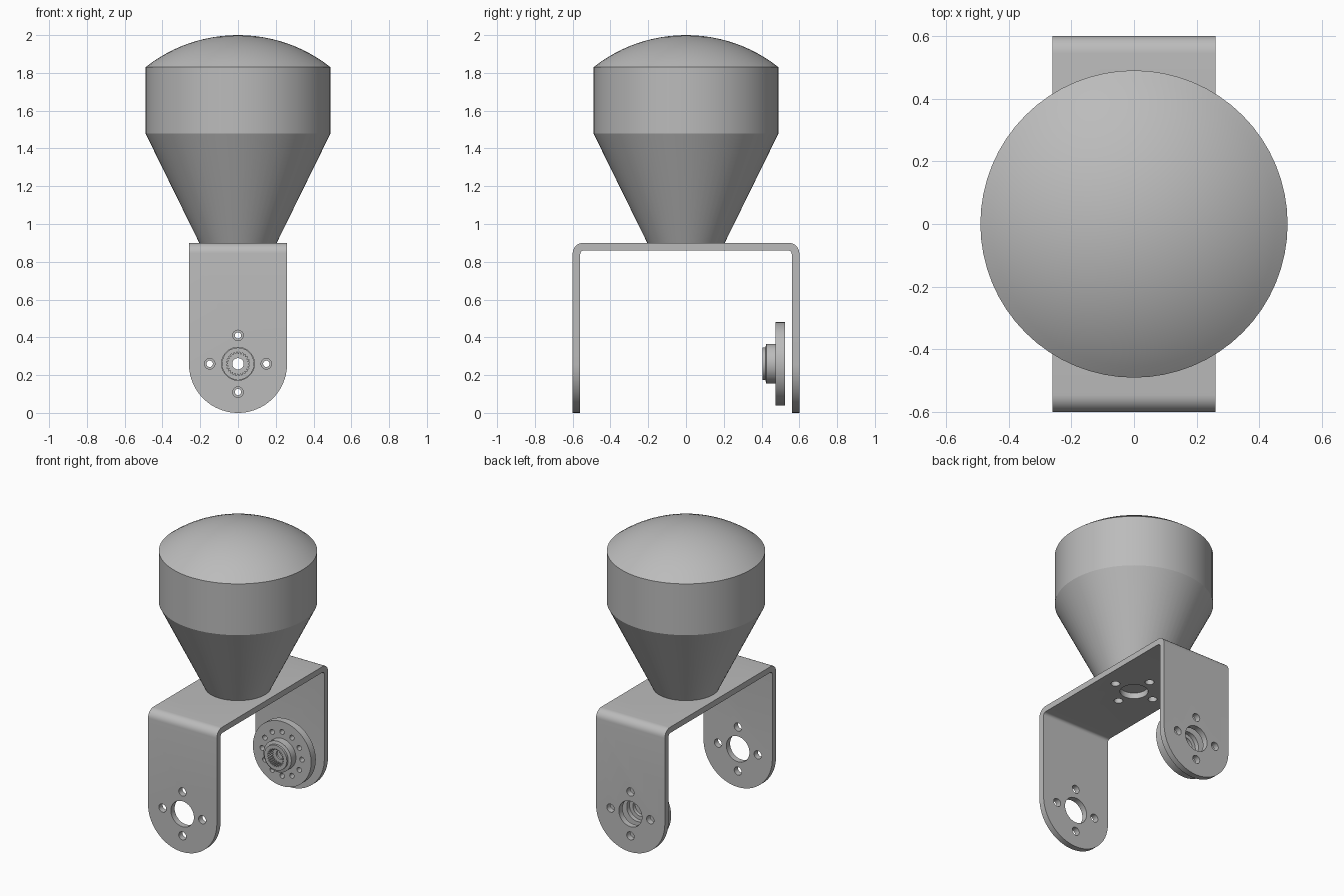
import bpy, bmesh, math
from mathutils import Matrix, Vector

old = bpy.data.objects.get("Cube")
if old:
    bpy.data.objects.remove(old, do_unlink=True)

# Single grey material
grey = bpy.data.materials.new("plain_grey")
grey.use_nodes = True
grey.diffuse_color = (0.5, 0.5, 0.5, 1)
grey.node_tree.nodes["Principled BSDF"].inputs["Base Color"].default_value = (0.5, 0.5, 0.5, 1)

ALONG_Y = Matrix.Rotation(-math.pi / 2, 4, 'X')   # turns local z into +y
AXLE_Z = 0.26
HOLE_RING = 0.15


def finish(name, bm):
    bmesh.ops.recalc_face_normals(bm, faces=bm.faces)
    mesh = bpy.data.meshes.new(name)
    bm.to_mesh(mesh)
    bm.free()
    mesh.materials.append(grey)
    obj = bpy.data.objects.new(name, mesh)
    bpy.context.collection.objects.link(obj)
    return obj


def activate(obj):
    bpy.ops.object.select_all(action='DESELECT')
    obj.select_set(True)
    bpy.context.view_layer.objects.active = obj


def smooth(obj, angle=30):
    activate(obj)
    bpy.ops.object.shade_smooth_by_angle(angle=math.radians(angle))


def carve(obj, cutter, operation):
    cutter.hide_render = True
    mod = obj.modifiers.new(operation.lower(), 'BOOLEAN')
    mod.operation = operation
    mod.solver = 'EXACT'
    mod.object = cutter
    activate(obj)
    bpy.ops.object.modifier_apply(modifier=mod.name)
    bpy.data.objects.remove(cutter, do_unlink=True)


def prism(name, outline, direction):
    """Extrude a closed outline of 3D points along a direction."""
    bm = bmesh.new()
    face = bm.faces.new([bm.verts.new(p) for p in outline])
    moved = bmesh.ops.extrude_face_region(bm, geom=[face])["geom"]
    bmesh.ops.translate(bm, vec=Vector(direction),
                        verts=[v for v in moved if isinstance(v, bmesh.types.BMVert)])
    return finish(name, bm)


def add_rod(bm, radius, length, centre, turn=Matrix(), sides=32):
    bmesh.ops.create_cone(bm, cap_ends=True, segments=sides, radius1=radius, radius2=radius,
                          depth=length, matrix=Matrix.Translation(centre) @ turn)


def lathe(name, profile, sides, matrix=Matrix(), closed=False, teeth=()):
    """Spin (radius, height) points; rows listed in teeth get a splined radius."""
    bm = bmesh.new()
    rings = []
    for row, (r, h) in enumerate(profile):
        if r == 0:
            rings.append([bm.verts.new(matrix @ Vector((0, 0, h)))] * sides)
            continue
        ring = []
        for i in range(sides):
            a = math.tau * i / sides
            rad = r - 0.01 if row in teeth and i % 4 < 2 else r
            ring.append(bm.verts.new(matrix @ Vector((rad * math.cos(a), rad * math.sin(a), h))))
        rings.append(ring)
    pairs = list(zip(rings, rings[1:])) + ([(rings[-1], rings[0])] if closed else [])
    for low, high in pairs:
        for i in range(sides):
            j = (i + 1) % sides
            bm.faces.new(list(dict.fromkeys((low[i], low[j], high[j], high[i]))))
    return finish(name, bm)


def arc(cy, cz, r, start, end, steps):
    return [(cy + r * math.cos(a), cz + r * math.sin(a))
            for a in (math.radians(start + (end - start) * i / steps) for i in range(steps + 1))]


# Knob: flared cone, straight band and domed cap
SAG, RIM = 0.17, 0.49
DOME = (RIM ** 2 + SAG ** 2) / (2 * SAG)
edge = math.asin(RIM / DOME)
profile = [(0, 0.9), (0.205, 0.9), (RIM, 1.48)]
for i in range(13):
    a = edge * (1 - i / 12)
    profile.append((DOME * math.sin(a) if i < 12 else 0, 2 - DOME + DOME * math.cos(a)))
knob = lathe("knob", profile, 64)
smooth(knob, 25)

# Bracket: bent strip, legs rounded at the bottom
half = arc(0.545, 0.845, 0.055, 0, 90, 8)
inner = arc(0.54, 0.84, 0.02, 90, 0, 8)
side = [(0.6, 0)] + half
strip = side + [(-y, z) for y, z in reversed(side)]
strip += [(-0.56, 0)] + [(-y, z) for y, z in reversed(inner)] + inner + [(0.56, 0)]
bracket = prism("bracket", [(-0.26, y, z) for y, z in strip], (0.52, 0, 0))
stadium = arc(0, AXLE_Z, 0.26, 180, 360, 40) + [(0.26, 1.2), (-0.26, 1.2)]
carve(bracket, prism("leg_outline", [(x, -1, z) for x, z in stadium], (0, 2, 0)), 'INTERSECT')

# Axle and screw holes through both legs and the top plate
bm = bmesh.new()
for turn, centre, length in ((ALONG_Y, Vector((0, 0, AXLE_Z)), 1.6),
                             (Matrix(), Vector((0, 0, 0.87)), 0.3)):
    add_rod(bm, 0.087, length, centre, turn, 48)
    for k in range(4):
        a = k * math.pi / 2
        offset = turn @ Vector((HOLE_RING * math.cos(a), HOLE_RING * math.sin(a), 0))
        add_rod(bm, 0.028, length, centre + offset, turn, 24)
holes = finish("bracket_holes", bm)
# keep the plate holes out of the knob by cutting the bracket only
carve(bracket, holes, 'DIFFERENCE')
smooth(bracket)

# Servo hub: flange, boss, lip and splined stepped bore
hub_profile = [(0.22, 0.525), (0.22, 0.475), (0.105, 0.475), (0.105, 0.425), (0.085, 0.42),
               (0.085, 0.405), (0.062, 0.405), (0.062, 0.455), (0.03, 0.455), (0.03, 0.47),
               (0.055, 0.47), (0.055, 0.495), (0.08, 0.495), (0.08, 0.525)]
hub = lathe("servo_hub", hub_profile, 96, Matrix.Translation((0, 0, AXLE_Z)) @ ALONG_Y,
            closed=True, teeth=(6, 7))
bm = bmesh.new()
for k in range(12):
    a = k * math.tau / 12
    add_rod(bm, 0.017, 0.2, Vector((HOLE_RING * math.cos(a), 0.5, AXLE_Z + HOLE_RING * math.sin(a))),
            ALONG_Y, 16)
carve(hub, finish("hub_holes", bm), 'DIFFERENCE')
smooth(hub)
